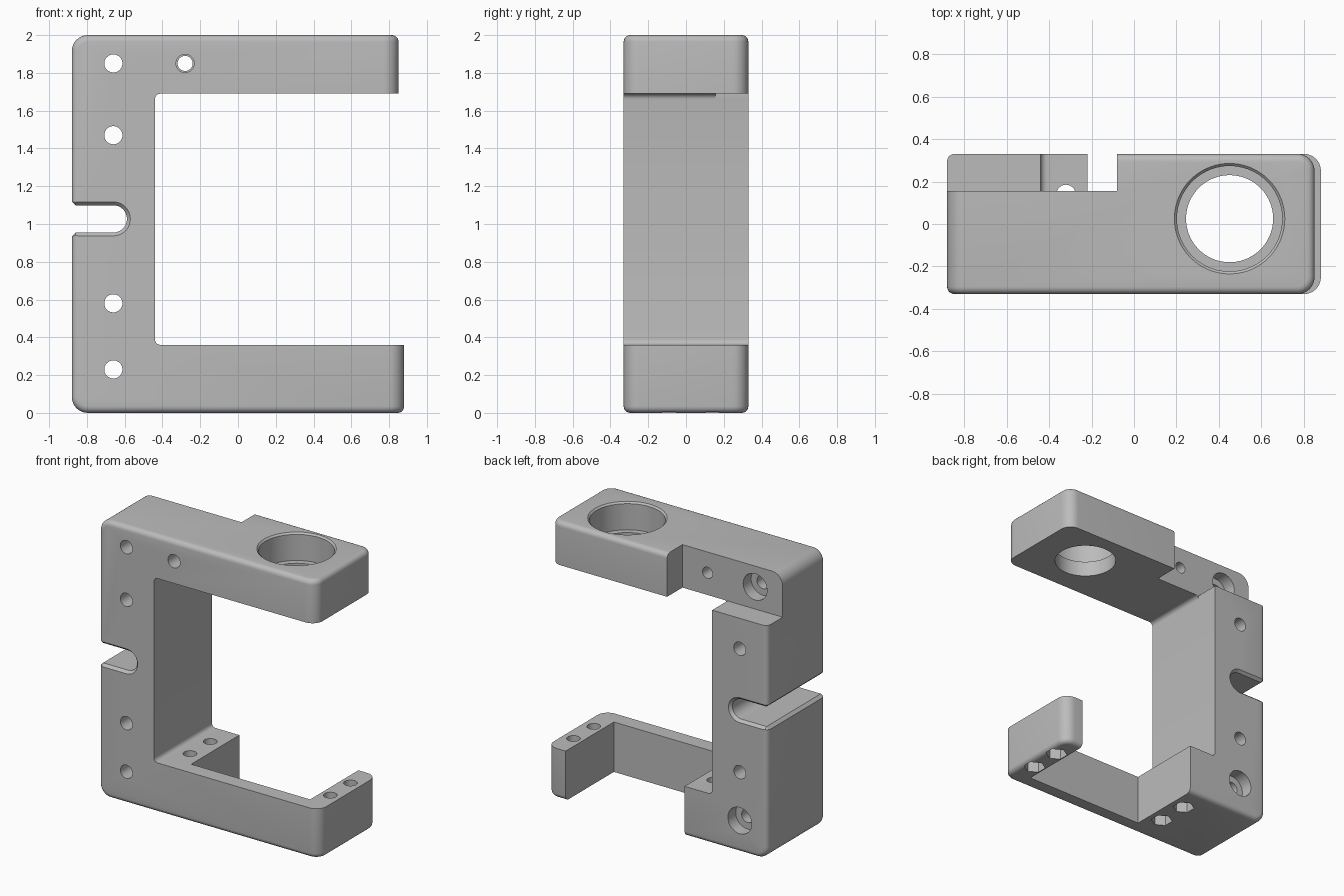
import bpy, bmesh, math
from mathutils import Matrix, Vector

cube = bpy.data.objects.get("Cube")
if cube:
    bpy.data.objects.remove(cube, do_unlink=True)

grey = bpy.data.materials.new("plain_grey")
grey.use_nodes = True
grey.diffuse_color = (0.5, 0.5, 0.5, 1)
grey.node_tree.nodes["Principled BSDF"].inputs["Base Color"].default_value = (0.5, 0.5, 0.5, 1)


def to_object(bm, name):
    bmesh.ops.recalc_face_normals(bm, faces=bm.faces)
    mesh = bpy.data.meshes.new(name)
    bm.to_mesh(mesh)
    bm.free()
    mesh.materials.append(grey)
    obj = bpy.data.objects.new(name, mesh)
    bpy.context.collection.objects.link(obj)
    return obj


def box_mesh(low, high):
    bm = bmesh.new()
    low, high = Vector(low), Vector(high)
    bmesh.ops.create_cube(bm, size=1)
    bmesh.ops.scale(bm, vec=high - low, verts=bm.verts)
    bmesh.ops.translate(bm, vec=(low + high) / 2, verts=bm.verts)
    return bm


def bevel(bm, test, radius, segments=6):
    edges = [e for e in bm.edges if test(e)]
    bmesh.ops.bevel(bm, geom=edges, offset=radius, segments=segments,
                    profile=0.5, affect='EDGES', clamp_overlap=True)


def along(edge, axis):
    d = edge.verts[1].co - edge.verts[0].co
    return abs(d[axis]) > 0.99 * d.length


def middle(edge):
    return (edge.verts[0].co + edge.verts[1].co) / 2


def cut(cutter):
    cutter.hide_render = True
    mod = frame.modifiers.new("cut", 'BOOLEAN')
    mod.operation = 'DIFFERENCE'
    mod.solver = 'EXACT'
    mod.object = cutter
    bpy.context.view_layer.objects.active = frame
    bpy.ops.object.modifier_apply(modifier=mod.name)
    bpy.data.objects.remove(cutter, do_unlink=True)


def cut_box(low, high):
    cut(to_object(box_mesh(low, high), "box_cutter"))


def cut_round(start, end, r1, r2=None, sides=40):
    # Round, tapered or hexagonal bore from start to end
    start, end = Vector(start), Vector(end)
    d = end - start
    bm = bmesh.new()
    turn = d.to_track_quat('Z', 'Y').to_matrix().to_4x4()
    bmesh.ops.create_cone(bm, cap_ends=True, segments=sides, radius1=r1,
                          radius2=r1 if r2 is None else r2, depth=d.length,
                          matrix=Matrix.Translation((start + end) / 2) @ turn)
    cut(to_object(bm, "bore_cutter"))


def slot_ring(bm, y, r, mouth):
    # U-shaped slot section, flared at its open end
    cx, cz = -0.66, 1.027
    pts = [(-1.0, cz - r - mouth), (-0.88, cz - r - mouth), (-0.86, cz - r)]
    arc = [math.radians(-90 + 10 * i) for i in range(19)]
    pts += [(cx + r * math.cos(a), cz + r * math.sin(a)) for a in arc]
    pts += [(-0.86, cz + r), (-0.88, cz + r + mouth), (-1.0, cz + r + mouth)]
    return [bm.verts.new((x, y, z)) for x, z in pts]


def cut_slot(sections):
    bm = bmesh.new()
    rings = [slot_ring(bm, *s) for s in sections]
    for a, b in zip(rings, rings[1:]):
        for i in range(len(a)):
            j = (i + 1) % len(a)
            bm.faces.new((a[i], a[j], b[j], b[i]))
    bm.faces.new(rings[0])
    bm.faces.new(rings[-1][::-1])
    cut(to_object(bm, "slot_cutter"))


# Rounded outer block
bm = box_mesh((-0.88, -0.33, 0), (0.88, 0.33, 2))
bevel(bm, lambda e: along(e, 1) and middle(e).x < 0, 0.085, 8)
bevel(bm, lambda e: along(e, 2) and middle(e).x > 0.8, 0.08, 8)
bevel(bm, lambda e: e.calc_face_angle(0) > 0.8, 0.035, 5)
for z in (1.0, 1.1):
    bmesh.ops.bisect_plane(bm, geom=bm.verts[:] + bm.edges[:] + bm.faces[:],
                           plane_co=(0, 0, z), plane_no=(0, 0, 1))
# Upper arm is a little shorter than the lower arm
for v in bm.verts:
    if v.co.x > 0.5 and v.co.z > 1.05:
        v.co.x -= 0.03
frame = to_object(bm, "clamp_frame")

# Open throat between the arms, with filleted inner corners
throat = box_mesh((-0.44, -0.5, 0.36), (1.2, 0.5, 1.69))
bevel(throat, lambda e: along(e, 1) and middle(e).x < 0, 0.03, 5)
cut(to_object(throat, "throat_cutter"))

# Rear recess of the upper arm and rear gap of the lower arm
cut_box((-1, 0.155, 1.69), (-0.08, 0.5, 2.2))
cut_box((-0.44, 0.155, 1.6), (-0.3, 0.5, 1.7))
cut_box((-0.22, -0.22, -0.2), (0.73, 0.5, 0.5))

# Stepped ring seat in the upper arm
cx, cy = 0.45, 0.025
cut_round((cx, cy, 1.5), (cx, cy, 2.1), 0.205, sides=72)
cut_round((cx, cy, 1.8), (cx, cy, 2.1), 0.248, sides=72)
cut_round((cx, cy, 1.985), (cx, cy, 2.005), 0.245, 0.265, sides=72)

# Spine bolt holes, the outer two counterbored at the rear
for z in (0.23, 0.58, 1.47, 1.85):
    cut_round((-0.66, -0.5, z), (-0.66, 0.5, z), 0.048)
for z, back in ((0.23, 0.33), (1.85, 0.155)):
    cut_round((-0.66, back - 0.09, z), (-0.66, back + 0.1, z), 0.095)

# Set screw hole in the upper arm
cut_round((-0.28, -0.5, 1.85), (-0.28, 0.5, 1.85), 0.04)
cut_round((-0.28, -0.5, 1.85), (-0.28, -0.1, 1.85), 0.048)

# Lower arm bolt holes with hexagonal nut pockets underneath
for x in (-0.32, 0.80):
    for y in (-0.09, 0.14):
        cut_round((x, y, -0.1), (x, y, 0.5), 0.045)
        cut_round((x, y, -0.1), (x, y, 0.1), 0.072, sides=6)

# Side slot with chamfered front and rear rims
cut_slot([(-0.35, 0.092, 0.02), (-0.33, 0.09, 0.02), (-0.31, 0.072, 0.02),
          (0.31, 0.072, 0.02), (0.33, 0.09, 0.02), (0.35, 0.092, 0.02)])

bpy.ops.object.select_all(action='DESELECT')
frame.select_set(True)
bpy.context.view_layer.objects.active = frame
bpy.ops.object.shade_smooth_by_angle(angle=math.radians(30))
